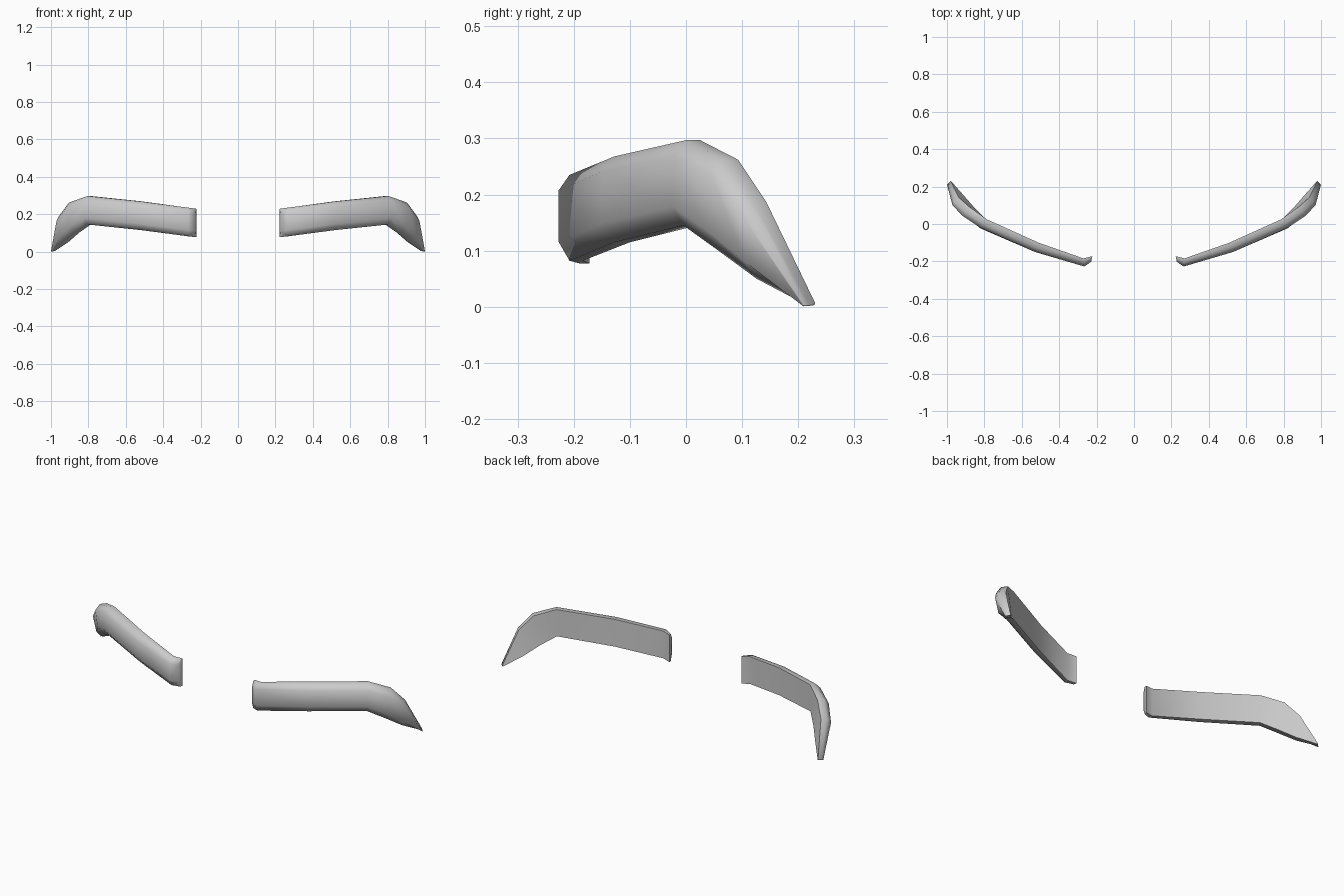
import bpy, bmesh
from mathutils import Vector

cube = bpy.data.objects.get("Cube")
if cube:
    bpy.data.objects.remove(cube)

grey = bpy.data.materials.new("soft_grey")
grey.use_nodes = True
colour = (0.6, 0.6, 0.6, 1)
grey.diffuse_color = colour
grey.node_tree.nodes["Principled BSDF"].inputs["Base Color"].default_value = colour

# Stations from inner end to tip: back top, back bottom, forward thickness
STATIONS = [
    ((0.223, -0.172, 0.229), (0.223, -0.172, 0.077), (0.006, -0.030, 0)),
    ((0.270, -0.184, 0.235), (0.270, -0.184, 0.082), (-0.004, -0.043, 0)),
    ((0.510, -0.100, 0.268), (0.510, -0.100, 0.115), (0.018, -0.050, 0)),
    ((0.787, 0.025, 0.297), (0.787, 0.020, 0.145), (0.033, -0.045, 0)),
    ((0.882, 0.093, 0.262), (0.847, 0.080, 0.103), (0.040, -0.048, 0)),
    ((0.938, 0.143, 0.187), (0.908, 0.150, 0.050), (0.038, -0.044, 0)),
    ((0.980, 0.230, 0.007), (0.978, 0.229, 0.003), (0.020, -0.020, -0.003)),
]
# Flat-backed section with a rounded front: (depth, height) fractions
SECTION = [(0, 0), (0, 1), (0.55, 1), (1, 0.82), (1, 0.22), (0.55, 0)]


def brow(name, side):
    bm = bmesh.new()
    rings = []
    for top, bottom, depth in STATIONS:
        top, bottom, depth = Vector(top), Vector(bottom), Vector(depth)
        ring = []
        for d, h in SECTION:
            p = bottom.lerp(top, h) + depth * d
            ring.append(bm.verts.new((p.x * side, p.y, p.z)))
        rings.append(ring)
    n = len(SECTION)
    for a, b in zip(rings, rings[1:]):
        for i in range(n):
            j = (i + 1) % n
            bm.faces.new((a[i], a[j], b[j], b[i]))
    bm.faces.new(rings[0])
    bm.faces.new(rings[-1])
    bmesh.ops.recalc_face_normals(bm, faces=bm.faces)
    mesh = bpy.data.meshes.new(name)
    bm.to_mesh(mesh)
    bm.free()
    mesh.materials.append(grey)
    obj = bpy.data.objects.new(name, mesh)
    bpy.context.collection.objects.link(obj)
    # Smooth front, crisp rim around the flat back
    bpy.ops.object.select_all(action='DESELECT')
    obj.select_set(True)
    bpy.context.view_layer.objects.active = obj
    bpy.ops.object.shade_smooth_by_angle(angle=1.1)


brow("left_eyebrow", 1)
brow("right_eyebrow", -1)
